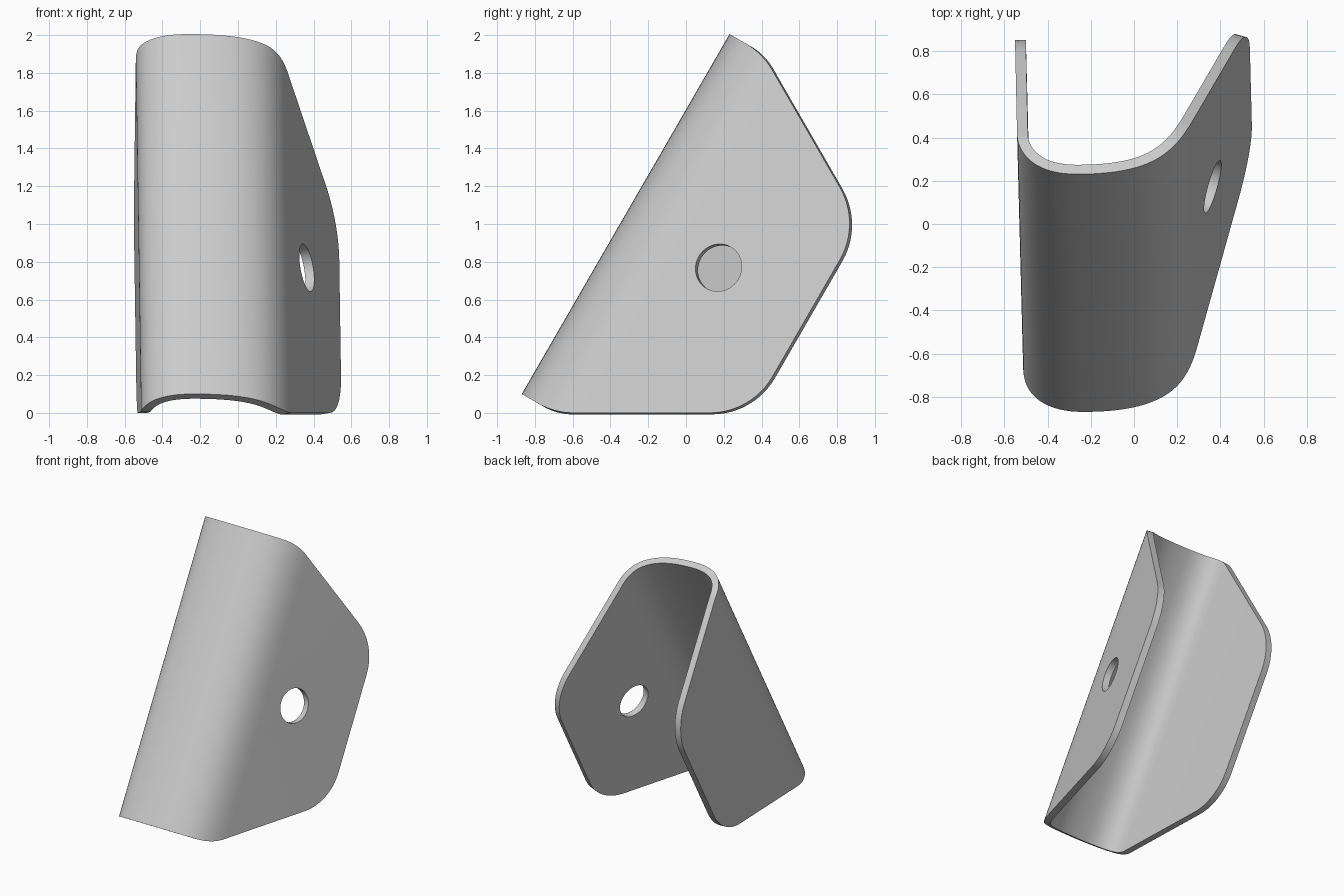
import bpy, bmesh, math
from mathutils import Vector

if "Cube" in bpy.data.objects:
    bpy.data.objects.remove(bpy.data.objects["Cube"])

THICK, R, MID = 0.05, 0.385, 0.752     # sheet thickness, corner radius, middle of the spine
S30, C30 = 0.5, math.sqrt(3) / 2
AXIS = Vector((-0.013, S30, C30))      # direction of the bend lines
DEEP = Vector((0, C30, -S30))          # direction from spine to flange edge


def place(x, e, s):
    """Section point (x, e) moved to position s along the spine."""
    return Vector((x, 0, 0)) + DEEP * e + AXIS * s - Vector((AXIS.x * MID, 0, 0))


def bezier(a, b, c, d, n):
    a, b, c, d = map(Vector, (a, b, c, d))
    return [a * (1 - t) ** 3 + b * 3 * t * (1 - t) ** 2 + c * 3 * t * t * (1 - t) + d * t ** 3
            for t in (i / n for i in range(n + 1))]


def half_length(e, emax):
    """Half the sheet length at depth e: straight, rounded, tapered, rounded."""
    ec = emax - R
    hc = (C30 * MID - R - S30 * ec) / C30
    if e < -0.706:
        return 1.10
    if e < -0.706 + R * S30:
        return 0.715 + math.sqrt(R * R - (e + 0.706) ** 2)
    if e < ec + R * S30:
        return MID - e * S30 / C30
    return hc + math.sqrt(max(0, R * R - (e - ec) ** 2))


def flange_depths(emax):
    """Depths from the bend out to the rounded free edge."""
    return [emax - R + R * math.sin(math.radians(30 + 5 * i)) for i in range(13)]


# Outer section: left flange, tight bend, wide bend, right flange
EL, ER = 0.275, 0.30
left = [Vector((-0.527 - 0.02 * (e + 0.58), e)) for e in reversed(flange_depths(EL))]
bend = bezier((-0.527, -0.58), (-0.525, -0.70), (-0.44, -0.803), (-0.25, -0.803), 18)
bend += bezier((-0.25, -0.803), (0.10, -0.803), (0.215, -0.687), (0.28, -0.49), 24)[1:]
right = [Vector((0.28 + 0.33 * (e + 0.49), e)) for e in flange_depths(ER)]
section = left + bend + right

# Bent sheet: four corners per station, joined into a closed skin
bm = bmesh.new()
rows = []
for i, p in enumerate(section):
    t = (section[min(i + 1, len(section) - 1)] - section[max(i - 1, 0)]).normalized()
    inner = p + Vector((-t.y, t.x)) * THICK
    h = half_length(p.y, EL if p.x < -0.25 else ER)
    rows.append([bm.verts.new(place(q.x, q.y, MID + k * h))
                 for q, k in ((p, -1), (p, 1), (inner, 1), (inner, -1))])
for a, b in zip(rows, rows[1:]):
    for j in range(4):
        k = (j + 1) % 4
        bm.faces.new((a[j], a[k], b[k], b[j]))
bm.faces.new(rows[0])
bm.faces.new(rows[-1][::-1])
bmesh.ops.recalc_face_normals(bm, faces=bm.faces)
mesh = bpy.data.meshes.new("bent_bracket")
bm.to_mesh(mesh)
bm.free()
bracket = bpy.data.objects.new("bent_bracket", mesh)
bpy.context.collection.objects.link(bracket)

grey = bpy.data.materials.new("plain grey")
grey.diffuse_color = (0.6, 0.6, 0.6, 1)
grey.use_nodes = True
grey.node_tree.nodes["Principled BSDF"].inputs["Base Color"].default_value = grey.diffuse_color
mesh.materials.append(grey)

# Round hole through the right flange
normal = (Vector((1, 0, 0)) - DEEP * 0.33).normalized()
bpy.ops.mesh.primitive_cylinder_add(vertices=48, radius=0.127, depth=0.3,
                                    location=place(0.364, -0.235, MID))
cutter = bpy.context.object
cutter.name = "hole_cutter"
cutter.rotation_euler = normal.to_track_quat('Z', 'Y').to_euler()
cutter.data.materials.append(grey)
cutter.hide_render = True
cut = bracket.modifiers.new("hole", 'BOOLEAN')
cut.operation, cut.solver, cut.object = 'DIFFERENCE', 'EXACT', cutter

# Apply the cut, then smooth the bends while keeping the rims crisp
bpy.ops.object.select_all(action='DESELECT')
bracket.select_set(True)
bpy.context.view_layer.objects.active = bracket
bpy.ops.object.modifier_apply(modifier="hole")
bpy.data.objects.remove(cutter)
bpy.ops.object.shade_smooth_by_angle(angle=math.radians(30))
